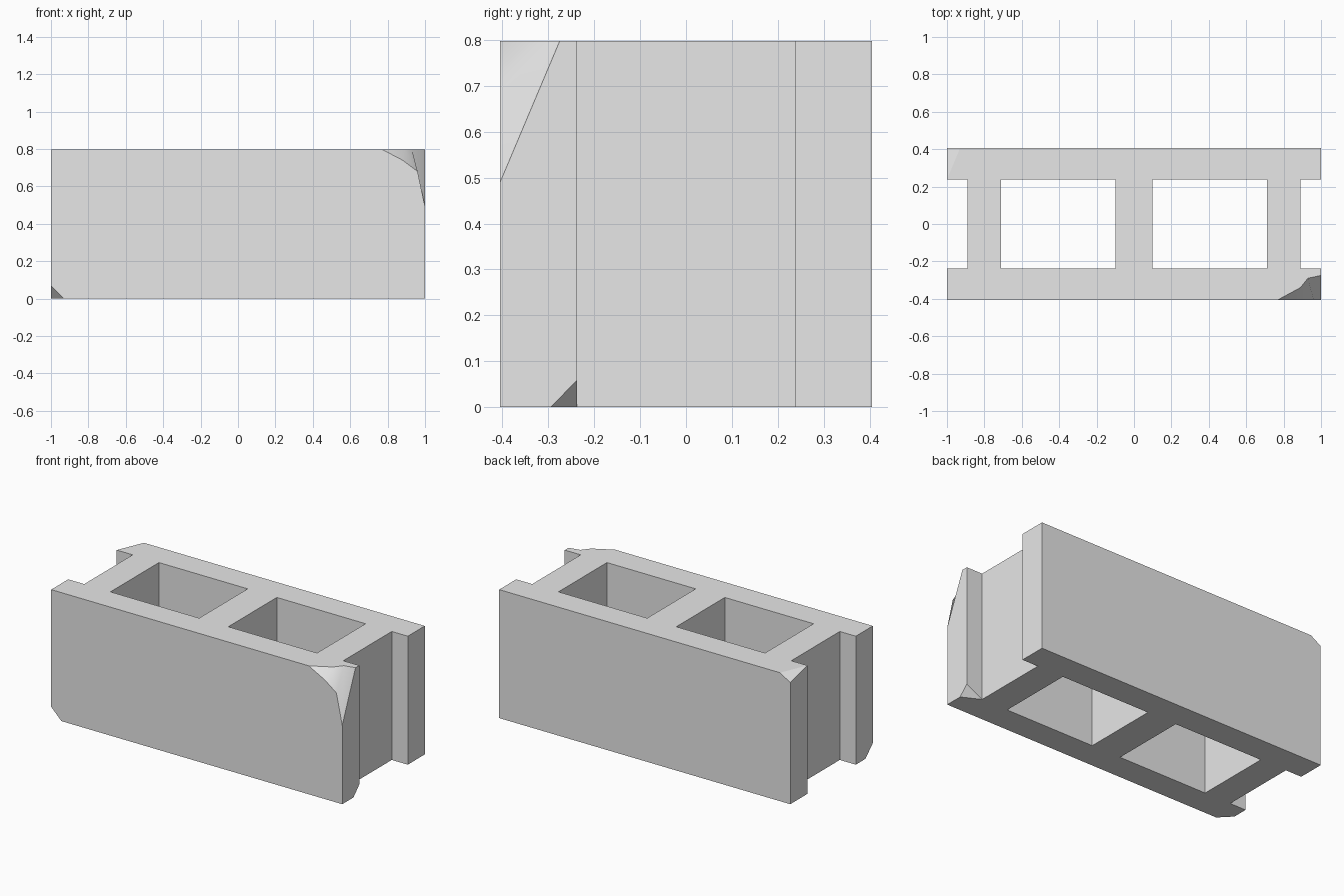
import bpy, bmesh
from mathutils import Vector

cube = bpy.data.objects.get("Cube")
if cube:
    bpy.data.objects.remove(cube)

H, D, N = 0.798, 0.405, 0.238              # height, half depth, half depth of the hollows
WEBS = [(-0.89, -0.71), (-0.1, 0.1), (0.71, 0.89)]

bm = bmesh.new()


def find(co):
    return min(bm.verts, key=lambda v: (v.co - Vector(co)).length)


def cut_edge(corner, co):
    """Vertex at co on one of the edges leaving the corner."""
    old = find(co)
    if (old.co - Vector(co)).length < 1e-4:
        return old
    way = (Vector(co) - corner.co).normalized()
    edge = max(corner.link_edges,
               key=lambda e: (e.other_vert(corner).co - corner.co).normalized().dot(way))
    fac = (Vector(co) - corner.co).length / edge.calc_length()
    return bmesh.utils.edge_split(edge, corner, fac)[1]


def chip(corner_co, a, b, c, mid_b=(), mid_c=()):
    """Break off a corner: outlines a-mid_b-b and a-mid_c-c, closed by the edge b-c."""
    corner = find(corner_co)
    va, vb, vc = [cut_edge(corner, p) for p in (a, b, c)]
    for v, w, mid in ((va, vb, mid_b), (va, vc, mid_c), (vb, vc, ())):
        face = next(f for f in corner.link_faces if v in f.verts and w in f.verts)
        bmesh.utils.face_split(face, v, w, coords=[Vector(m) for m in mid])
    bmesh.ops.delete(bm, geom=[corner], context='VERTS')
    row_b = [va] + [find(m) for m in mid_b] + [vb]
    row_c = [va] + [find(m) for m in mid_c] + [vc]
    for i in range(len(row_b) - 1):
        ring = [row_b[i], row_c[i], row_c[i + 1], row_b[i + 1]]
        bm.faces.new(list(dict.fromkeys(ring))).smooth = len(mid_b) > 0


# Plan: two long shells joined by three webs, raised to full height
xs = [x for web in WEBS for x in web]
for s in (-1, 1):
    plan = [(-1, s * D), (1, s * D), (1, s * N)] + [(x, s * N) for x in reversed(xs)] + [(-1, s * N)]
    bm.faces.new([bm.verts.new((x, y, 0)) for x, y in plan])
for x0, x1 in WEBS:
    bm.faces.new([find((x, y, 0)) for x, y in ((x0, -N), (x1, -N), (x1, N), (x0, N))])
bmesh.ops.recalc_face_normals(bm, faces=bm.faces)
top = bmesh.ops.extrude_face_region(bm, geom=bm.faces[:], use_keep_orig=True)["geom"]
bmesh.ops.translate(bm, vec=(0, 0, H), verts=[g for g in top if isinstance(g, bmesh.types.BMVert)])

# Large rounded break at the front top corner
chip((1, -D, H), (0.77, -D, H), (1, -0.275, H), (1, -D, 0.49),
     [(0.89, -0.34, H), (0.93, -0.29, H)], [(0.88, -D, 0.74), (0.96, -D, 0.68)])
# Small flat chips
chip((-1, -D, 0), (-0.93, -D, 0), (-1, -0.333, 0), (-1, -D, 0.07))
chip((1, -N, 0), (0.89, -N, 0), (1, -0.295, 0), (1, -N, 0.058))
chip((-1, D, H), (-0.93, D, H), (-1, N, H), (-1, D, 0.755))

bmesh.ops.recalc_face_normals(bm, faces=bm.faces)
mesh = bpy.data.meshes.new("hollow_block")
bm.to_mesh(mesh)
bm.free()
block = bpy.data.objects.new("hollow_block", mesh)
bpy.context.collection.objects.link(block)

# Plain concrete
grey = (0.8, 0.8, 0.8, 1)
mat = bpy.data.materials.new("concrete_grey")
mat.use_nodes = True
mat.diffuse_color = grey
mat.node_tree.nodes["Principled BSDF"].inputs["Base Color"].default_value = grey
mesh.materials.append(mat)
